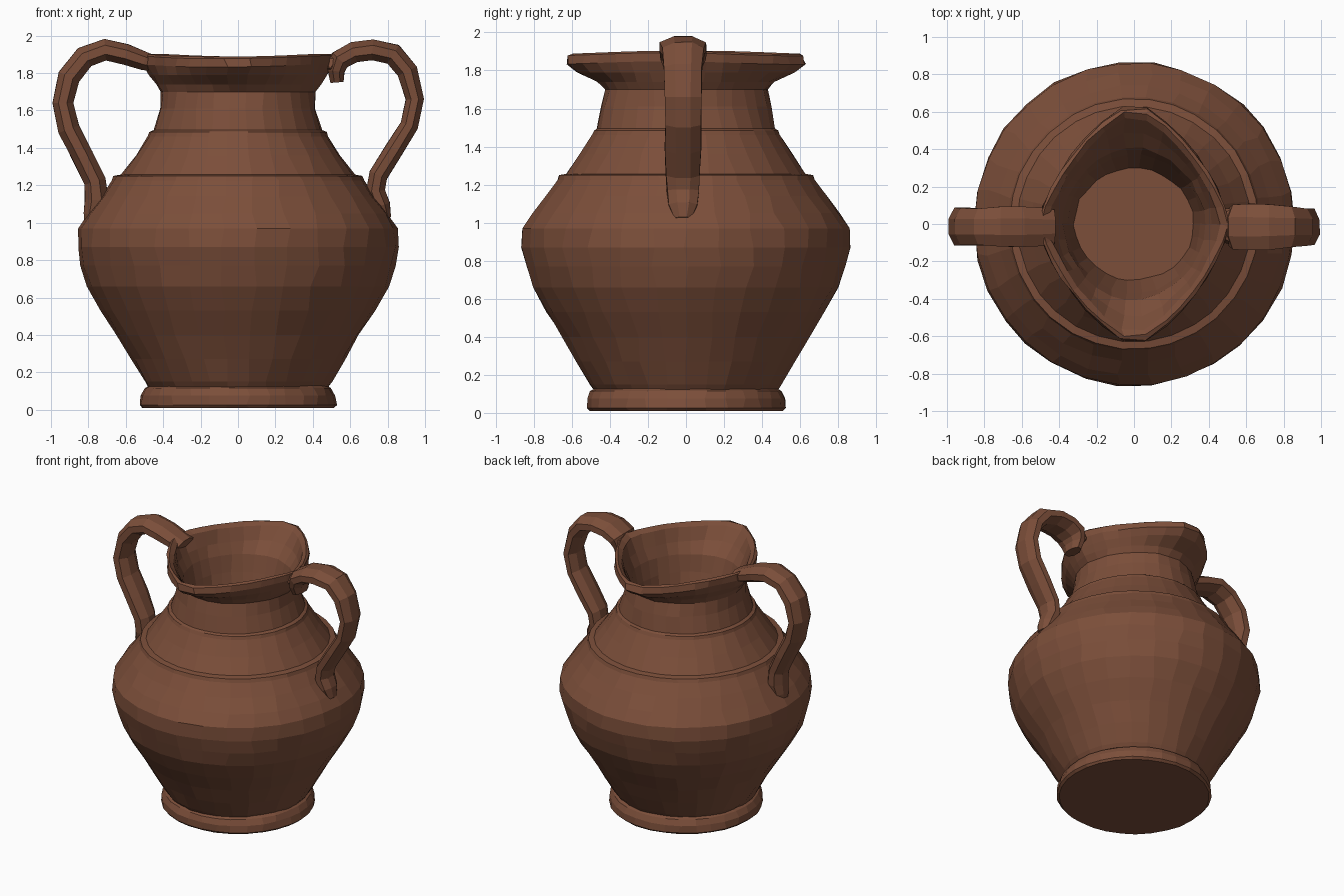
import bpy, bmesh, math, random
from mathutils import Vector

random.seed(4)
SEG = 30

clay = bpy.data.materials.new("brown clay")
clay.diffuse_color = (0.2, 0.077, 0.042, 1)


def finish(name, bm):
    bmesh.ops.recalc_face_normals(bm, faces=bm.faces)
    me = bpy.data.meshes.new(name)
    bm.to_mesh(me)
    bm.free()
    me.materials.append(clay)
    ob = bpy.data.objects.new(name, me)
    bpy.context.collection.objects.link(ob)
    return ob


def skin(name, rings):
    """Join closed rings of points into a capped tube."""
    bm = bmesh.new()
    vs = [[bm.verts.new(p) for p in ring] for ring in rings]
    n = len(vs[0])
    for a, b in zip(vs, vs[1:]):
        for i in range(n):
            j = (i + 1) % n
            bm.faces.new((a[i], a[j], b[j], b[i]))
    bm.faces.new(vs[0][::-1])
    bm.faces.new(vs[-1])
    return finish(name, bm)


def oval(z, a, b, p=2.0, noise=0.005, wave=0.0):
    """Hand-made ring: half-widths a (x), b (y); p < 2 pinches it to a diamond."""
    pts = []
    for i in range(SEG):
        t = 2 * math.pi * (i + random.uniform(-0.1, 0.1) * (noise > 0)) / SEG
        c, s = math.cos(t), math.sin(t)
        r = (abs(c / a) ** p + abs(s / b) ** p) ** (-1 / p)
        r += random.uniform(-noise, noise)
        pts.append((r * c, r * s, z + wave * math.cos(2 * t + 0.5)))
    return pts


# Foot ring with flat underside
foot = [(0.01, .515, .51), (0.025, .528, .525), (0.075, .52, .525),
        (0.115, .50, .505), (0.13, .475, .475)]
skin("foot", [oval(z, a, b, 2, 0.004) for z, a, b in foot])

# Body, neck, pinched rim, then back down inside the mouth: z, x, y, pinch
profile = [
    (0.11, .47, .475, 2), (0.15, .50, .505, 2), (0.27, .57, .575, 2),
    (0.40, .645, .65, 2), (0.53, .73, .735, 2), (0.66, .805, .805, 2),
    (0.77, .838, .84, 2), (0.87, .86, .866, 2), (0.97, .85, .86, 2),
    (1.05, .80, .81, 2), (1.14, .735, .74, 2), (1.225, .675, .68, 2),
    (1.25, .665, .67, 2), (1.257, .625, .63, 2), (1.36, .55, .56, 2),
    (1.462, .482, .495, 2), (1.485, .475, .485, 2), (1.495, .452, .47, 2),
    (1.61, .415, .45, 1.95), (1.70, .41, .43, 1.85), (1.74, .44, .47, 1.7),
    (1.79, .48, .585, 1.5), (1.84, .51, .65, 1.42), (1.885, .515, .64, 1.4),
    (1.895, .50, .62, 1.4), (1.87, .46, .585, 1.42), (1.78, .42, .50, 1.6),
    (1.70, .38, .41, 1.85), (1.58, .355, .37, 2), (1.35, .32, .30, 2)]
sharp = (1.225, 1.25, 1.257, 1.462, 1.485, 1.495)
skin("body", [oval(z, a, b, p, 0.002 if z in sharp else 0.006,
                   0.008 if z > 1.83 else 0.0) for z, a, b, p in profile])


# Strap handles swept along paths of x, z, half thickness, half width
def handle(name, path):
    rings = []
    for k, (x, z, t, w) in enumerate(path):
        x0, z0 = path[max(k - 1, 0)][:2]
        x1, z1 = path[min(k + 1, len(path) - 1)][:2]
        nrm = Vector((z1 - z0, 0, x0 - x1)).normalized()
        ring = []
        for i in range(8):
            ang = math.pi * (i + 0.5) / 4
            k8 = 1.08 + random.uniform(-0.04, 0.04)
            ring.append(Vector((x, -0.015, z)) + nrm * (t * k8 * math.sin(ang))
                        + Vector((0, w * k8 * math.cos(ang), 0)))
        rings.append(ring)
    skin(name, rings)


handle("left_handle", [
    (-.43, 1.845, .04, .09), (-.50, 1.865, .05, .10), (-.60, 1.90, .055, .105),
    (-.71, 1.925, .058, .105), (-.82, 1.885, .06, .10), (-.905, 1.78, .06, .10),
    (-.937, 1.64, .055, .10), (-.905, 1.50, .058, .10), (-.83, 1.355, .058, .098),
    (-.765, 1.22, .058, .09), (-.755, 1.12, .065, .085), (-.775, 1.04, .05, .07),
    (-.79, .97, .03, .04)])

handle("right_handle", [
    (.53, 1.75, .035, .07), (.525, 1.81, .045, .10), (.545, 1.87, .055, .12),
    (.62, 1.912, .055, .125), (.72, 1.925, .055, .12), (.83, 1.90, .058, .11),
    (.905, 1.81, .055, .10), (.945, 1.66, .048, .095), (.915, 1.52, .048, .095),
    (.835, 1.39, .05, .095), (.75, 1.255, .05, .09), (.735, 1.17, .05, .085),
    (.765, 1.09, .05, .075), (.79, 1.02, .03, .045)])

# Small curled thumb of clay where the right handle meets the rim
bm = bmesh.new()
bmesh.ops.create_icosphere(bm, subdivisions=1, radius=1)
for v in bm.verts:
    v.co = Vector((0.51 + v.co.x * .065, -0.01 + v.co.y * .11, 1.85 + v.co.z * .06))
finish("right_handle_join", bm)
